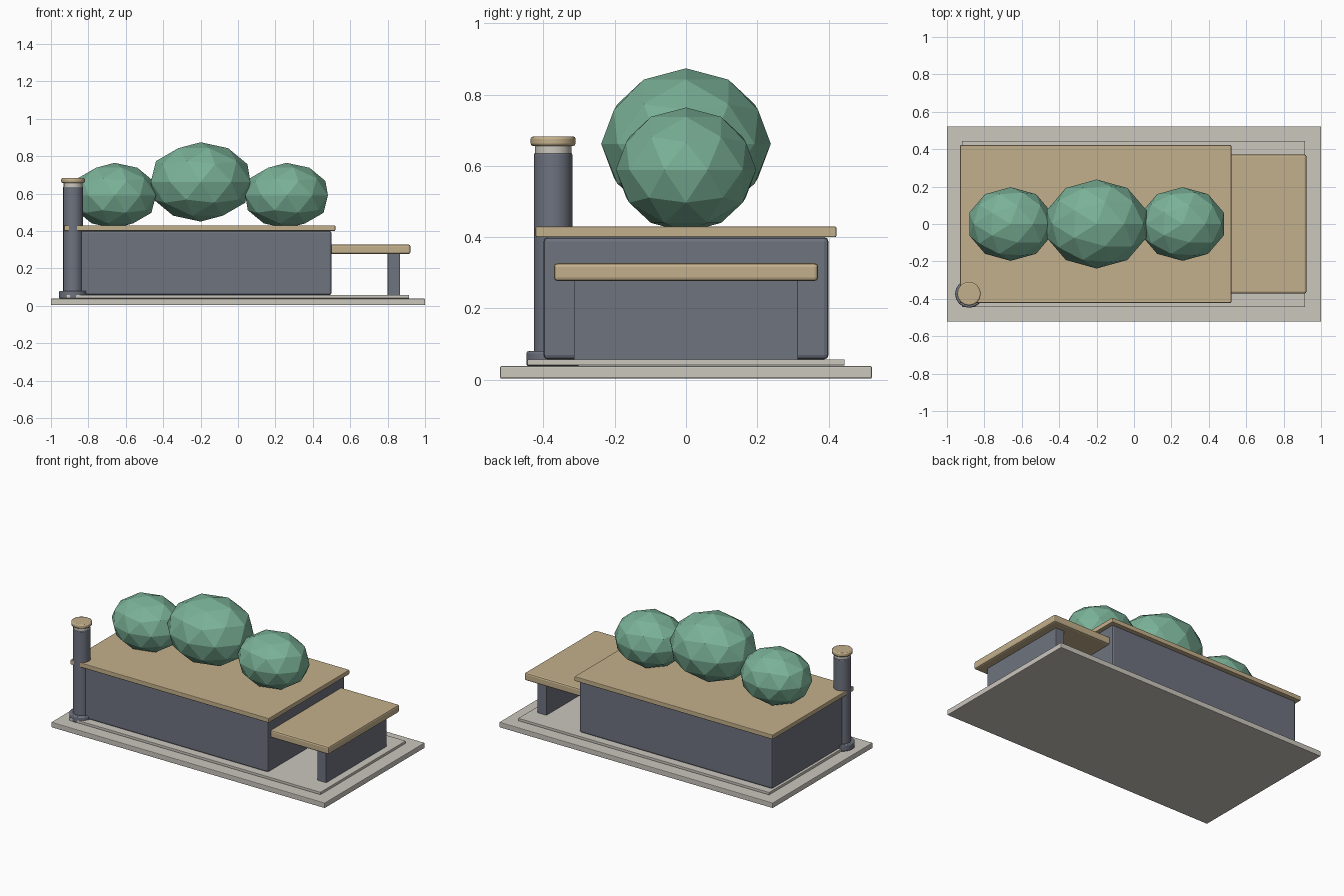
import bpy

if "Cube" in bpy.data.objects:
    bpy.data.objects.remove(bpy.data.objects["Cube"], do_unlink=True)


def material(name, rgb):
    """Flat colour given as 0-255 display values, stored as linear."""
    lin = [((c / 255 + 0.055) / 1.055) ** 2.4 for c in rgb] + [1.0]
    m = bpy.data.materials.new(name)
    m.use_nodes = True
    m.diffuse_color = lin
    m.node_tree.nodes["Principled BSDF"].inputs["Base Color"].default_value = lin
    return m


stone = material("pale stone", (203, 199, 190))
slate = material("slate grey", (110, 115, 127))
wood = material("tan wood", (196, 176, 140))
leaf = material("leaf green", (122, 177, 151))


def finish(obj, name, mat, bevel=0.0):
    obj.name = name
    obj.data.materials.append(mat)
    if bevel:
        mod = obj.modifiers.new("soft edges", "BEVEL")
        mod.width = bevel
        mod.segments = 2
        mod.limit_method = "ANGLE"
        mod.angle_limit = 0.8
    return obj


def box(name, mat, x, half_y, z, bevel):
    """Box spanning x and z ranges, symmetric in y."""
    bpy.ops.mesh.primitive_cube_add(
        size=1, location=((x[0] + x[1]) / 2, 0, (z[0] + z[1]) / 2))
    obj = bpy.context.object
    obj.scale = (x[1] - x[0], 2 * half_y, z[1] - z[0])
    bpy.ops.object.transform_apply(location=False, rotation=False, scale=True)
    return finish(obj, name, mat, bevel)


def cylinder(name, mat, radius, z, bevel):
    """Upright round part on the post axis."""
    bpy.ops.mesh.primitive_cylinder_add(
        vertices=16, radius=radius, depth=z[1] - z[0],
        location=(-0.882, -0.373, (z[0] + z[1]) / 2))
    obj = finish(bpy.context.object, name, mat, bevel)
    bpy.ops.object.shade_smooth_by_angle(angle=0.6)
    return obj


def shrub(name, x, z, radii):
    bpy.ops.mesh.primitive_ico_sphere_add(subdivisions=2, radius=1, location=(x, 0, z))
    obj = bpy.context.object
    obj.scale = radii
    bpy.ops.object.transform_apply(location=False, rotation=False, scale=True)
    return finish(obj, name, leaf)


# Stepped ground slabs
box("base_slab", stone, (-1, 1), 0.522, (0.003, 0.038), 0.004)
box("inner_slab", stone, (-0.92, 0.915), 0.445, (0.04, 0.057), 0.002)

# Planter body and its lid
box("planter_body", slate, (-0.91, 0.5), 0.4, (0.057, 0.4), 0.012)
box("planter_lid", wood, (-0.93, 0.52), 0.422, (0.4, 0.43), 0.004)

# Bench at the end
box("bench_seat", wood, (0.48, 0.922), 0.371, (0.277, 0.327), 0.01)
box("bench_leg", slate, (0.8, 0.866), 0.315, (0.04, 0.28), 0.003)

# Corner lamp post
cylinder("post_foot", slate, 0.075, (0.038, 0.08), 0.006)
cylinder("post_shaft", slate, 0.054, (0.07, 0.636), 0.004)
cylinder("post_collar", stone, 0.051, (0.63, 0.658), 0.002)
cylinder("post_cap", wood, 0.063, (0.656, 0.683), 0.007)

# Faceted shrubs
shrub("middle_shrub", -0.2, 0.662, (0.28, 0.238, 0.212))
for side, x in (("right", -0.66), ("left", 0.26)):
    shrub(side + "_shrub", x, 0.589, (0.232, 0.197, 0.175))
